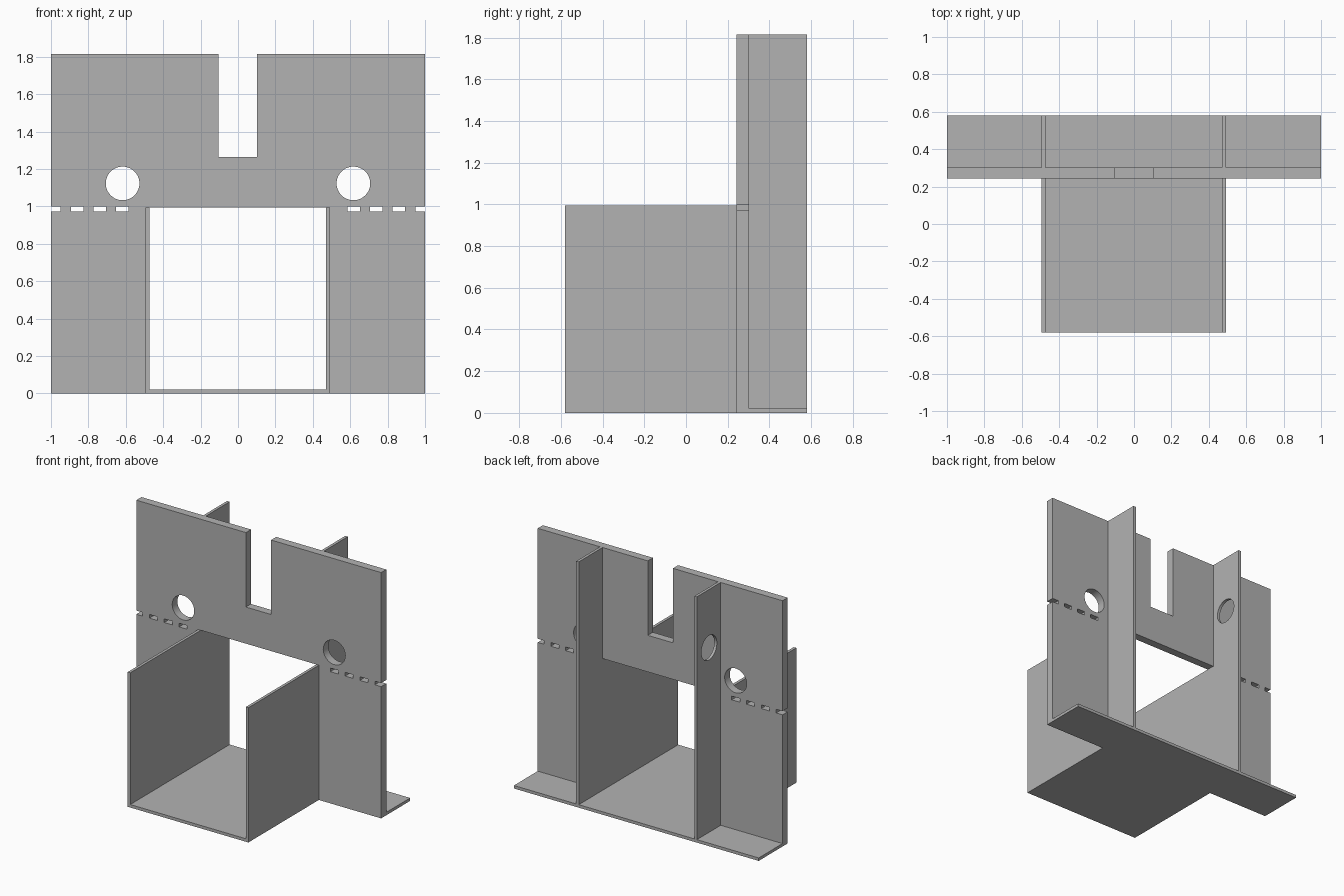
import bpy
import bmesh
from math import radians, pi
from mathutils import Matrix, Vector

cube = bpy.data.objects.get("Cube")
if cube:
    bpy.data.objects.remove(cube, do_unlink=True)

# Single plain grey
GREY = (0.448, 0.448, 0.448, 1.0)
grey = bpy.data.materials.new("plain grey")
grey.use_nodes = True
grey.diffuse_color = GREY
grey.node_tree.nodes["Principled BSDF"].inputs["Base Color"].default_value = GREY

# Main dimensions
TOP, SHELF, FLOOR = 1.815, 0.995, 0.022
FRONT, PLATE_F, PLATE_B, BACK = -0.58, 0.242, 0.302, 0.58
INNER, OUTER = 0.472, 0.493
NOTCH, NOTCH_Z = 0.103, 1.265
HOLE_R = 0.09
SHIFT = -0.002  # channel sits a hair off centre


def finish(name, bm):
    bmesh.ops.recalc_face_normals(bm, faces=bm.faces)
    mesh = bpy.data.meshes.new(name)
    bm.to_mesh(mesh)
    bm.free()
    mesh.materials.append(grey)
    ob = bpy.data.objects.new(name, mesh)
    bpy.context.collection.objects.link(ob)
    return ob


def prism(name, outline, place, start, end):
    """Extrude a 2D outline; place(a, b, depth) gives the 3D point."""
    bm = bmesh.new()
    face = bm.faces.new([bm.verts.new(place(a, b, start)) for a, b in outline])
    new = bmesh.ops.extrude_face_region(bm, geom=[face])["geom"]
    move = Vector(place(0, 0, end)) - Vector(place(0, 0, start))
    bmesh.ops.translate(bm, vec=move, verts=[v for v in new if isinstance(v, bmesh.types.BMVert)])
    return finish(name, bm)


def drill(bm, centre, axis):
    """Add a cylinder cutter along the x or y axis."""
    turn = Matrix.Rotation(pi / 2, 4, "Y" if axis == "X" else "X")
    bmesh.ops.create_cone(bm, cap_ends=True, segments=48, radius1=HOLE_R, radius2=HOLE_R,
                          depth=0.2, matrix=Matrix.Translation(centre) @ turn)


def cut(ob, bm):
    """Subtract the cutter mesh, then discard it."""
    cutter = finish("cutter", bm)
    cutter.hide_render = True
    mod = ob.modifiers.new("holes", "BOOLEAN")
    mod.object = cutter
    mod.operation = "DIFFERENCE"
    mod.solver = "EXACT"
    select(ob)
    bpy.ops.object.modifier_apply(modifier=mod.name)
    bpy.data.objects.remove(cutter, do_unlink=True)
    select(ob)
    bpy.ops.object.shade_smooth_by_angle(angle=radians(30))


def select(ob):
    bpy.ops.object.select_all(action="DESELECT")
    ob.select_set(True)
    bpy.context.view_layer.objects.active = ob


# Upright plate: arch outline with a notch in the top edge
plate = prism("upright_plate", [
    (-1, 0), (-OUTER + SHIFT, 0), (-OUTER + SHIFT, SHELF), (OUTER + SHIFT, SHELF),
    (OUTER + SHIFT, 0), (1, 0), (1, TOP), (NOTCH + SHIFT, TOP), (NOTCH + SHIFT, NOTCH_Z),
    (-NOTCH + SHIFT, NOTCH_Z), (-NOTCH + SHIFT, TOP), (-1, TOP),
], lambda a, b, d: (a, d, b), PLATE_F, PLATE_B)

# Round holes and the row of small slots on both sides
mid_y = (PLATE_F + PLATE_B) / 2
bm = bmesh.new()
for side in (-1, 1):
    drill(bm, (side * 0.617, mid_y, 1.123), "Y")
    for i in range(4):
        width = 0.066 if i < 3 else 0.09
        x = 0.585 + 0.121 * i + width / 2
        bmesh.ops.create_cube(bm, size=1, matrix=Matrix.Translation((side * x, mid_y, 0.986))
                              @ Matrix.Diagonal((width, 0.2, 0.027, 1)))
cut(plate, bm)

# Side walls: low in front of the plate, full height behind it
walls = {}
for name, x0 in (("right_wall", -OUTER), ("left_wall", INNER)):
    walls[name] = prism(name, [
        (FRONT, 0), (PLATE_B, 0), (PLATE_B, FLOOR), (BACK, FLOOR), (BACK, TOP),
        (PLATE_B, TOP), (PLATE_B, SHELF), (FRONT, SHELF),
    ], lambda a, b, d: (d, a, b), x0 + SHIFT, x0 + OUTER - INNER + SHIFT)

# Hole in the right wall behind the plate
bm = bmesh.new()
drill(bm, (-OUTER, 0.437, 1.385), "X")
cut(walls["right_wall"], bm)

# T-shaped floor: channel bottom plus wide rear flange
prism("floor", [
    (-INNER + SHIFT, FRONT), (INNER + SHIFT, FRONT), (INNER + SHIFT, PLATE_B), (1, PLATE_B),
    (1, BACK), (-1, BACK), (-1, PLATE_B), (-INNER + SHIFT, PLATE_B),
], lambda a, b, d: (a, b, d), 0, FLOOR)
